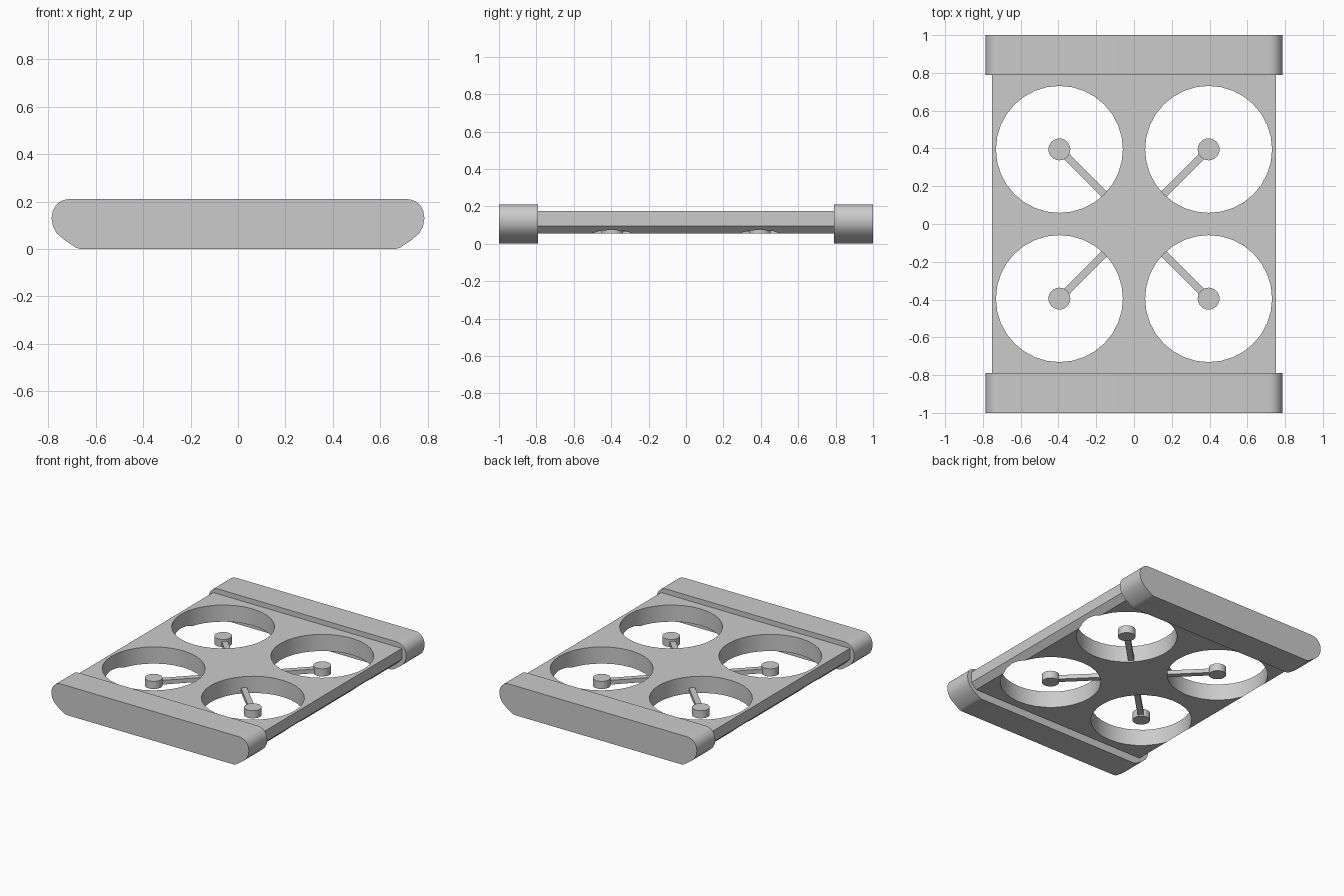
import bpy, bmesh, math
from mathutils import Matrix, Vector

cube = bpy.data.objects.get("Cube")
if cube:
    bpy.data.objects.remove(cube, do_unlink=True)

grey = bpy.data.materials.new("plain grey")
grey.use_nodes = True
colour = (0.6, 0.6, 0.6, 1)
grey.diffuse_color = colour
grey.node_tree.nodes["Principled BSDF"].inputs["Base Color"].default_value = colour

ROTOR = 0.395        # distance of each rotor centre from both axes
HOLE = 0.336         # duct radius
CORNERS = [(sx, sy) for sx in (-1, 1) for sy in (-1, 1)]


def finish(name, bm):
    bmesh.ops.recalc_face_normals(bm, faces=bm.faces)
    mesh = bpy.data.meshes.new(name)
    bm.to_mesh(mesh)
    bm.free()
    mesh.materials.append(grey)
    obj = bpy.data.objects.new(name, mesh)
    bpy.context.collection.objects.link(obj)
    return obj


def smooth(obj):
    bpy.ops.object.select_all(action='DESELECT')
    obj.select_set(True)
    bpy.context.view_layer.objects.active = obj
    bpy.ops.object.shade_smooth_by_angle(angle=math.radians(32))


def extrude_profile(name, half, y0, y1):
    """Mirror a half outline in x and z, then extrude it along y."""
    outline = half + [(-x, z) for x, z in reversed(half)]
    bm = bmesh.new()
    face = bm.faces.new([bm.verts.new((x, y0, z)) for x, z in outline])
    ext = bmesh.ops.extrude_face_region(bm, geom=[face])
    moved = [v for v in ext["geom"] if isinstance(v, bmesh.types.BMVert)]
    bmesh.ops.translate(bm, verts=moved, vec=(0, y1 - y0, 0))
    return finish(name, bm)


def add_cylinder(bm, x, y, z0, z1, radius, sides):
    bmesh.ops.create_cone(bm, cap_ends=True, segments=sides, radius1=radius,
                          radius2=radius, depth=z1 - z0,
                          matrix=Matrix.Translation((x, y, (z0 + z1) / 2)))


# Central plate with bevelled lower sides
plate = extrude_profile("body_plate", [(0.711, 0.055), (0.752, 0.096), (0.752, 0.175)],
                        -0.80, 0.80)

# Four round ducts cut through the plate
bm = bmesh.new()
for sx, sy in CORNERS:
    add_cylinder(bm, sx * ROTOR, sy * ROTOR, -0.1, 0.4, HOLE, 32)
cutter = finish("duct_cutter", bm)
cutter.hide_render = True
cut = plate.modifiers.new("ducts", 'BOOLEAN')
cut.operation = 'DIFFERENCE'
cut.solver = 'EXACT'
cut.object = cutter
bpy.context.view_layer.objects.active = plate
bpy.ops.object.modifier_apply(modifier=cut.name)
bpy.data.objects.remove(cutter, do_unlink=True)
smooth(plate)

# Rounded end bumpers
bumper_half = [(0.665, 0), (0.685, 0.006), (0.735, 0.04), (0.765, 0.066), (0.781, 0.095),
               (0.787, 0.13), (0.782, 0.16), (0.770, 0.183), (0.750, 0.201),
               (0.728, 0.209), (0.705, 0.211)]
smooth(extrude_profile("front_bumper", bumper_half, -1.0, -0.79))
smooth(extrude_profile("back_bumper", bumper_half, 0.79, 1.0))

# Motor hubs, each on a diagonal arm from the plate centre
for sx, sy in CORNERS:
    place = ("front" if sy < 0 else "back") + ("_left" if sx > 0 else "_right")
    bm = bmesh.new()
    add_cylinder(bm, sx * ROTOR, sy * ROTOR, 0.055, 0.11, 0.058, 24)
    smooth(finish(place + "_motor_hub", bm))

    inward = Vector((-sx, -sy, 0)).normalized()
    start, end = 0.045, HOLE + 0.008
    centre = Vector((sx * ROTOR, sy * ROTOR, 0.08)) + inward * (start + end) / 2
    bm = bmesh.new()
    bmesh.ops.create_cube(bm, size=1, matrix=Matrix.Translation(centre)
                          @ Matrix.Rotation(math.atan2(inward.y, inward.x), 4, 'Z')
                          @ Matrix.Diagonal((end - start, 0.04, 0.03, 1)))
    finish(place + "_motor_arm", bm)
